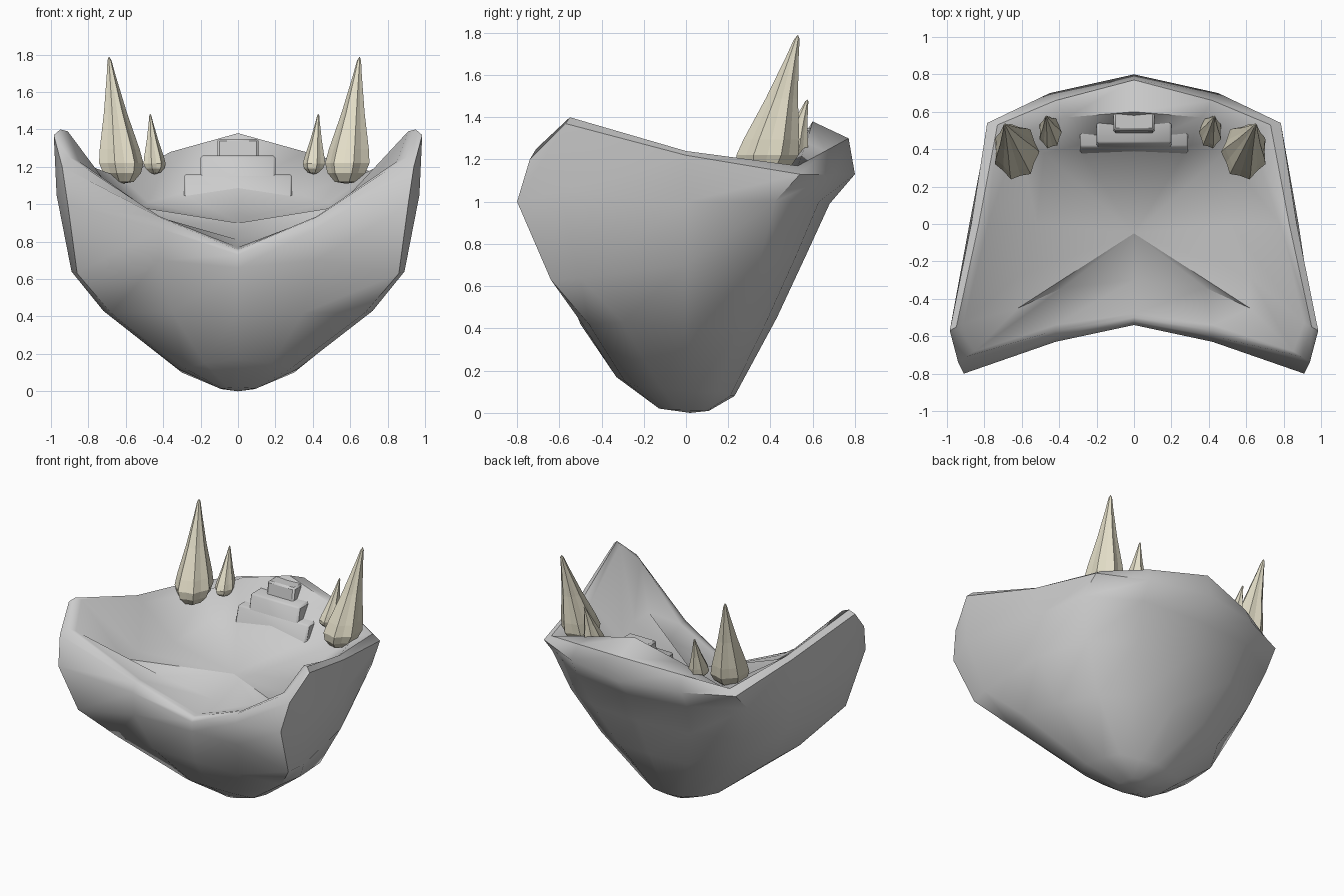
import bpy, bmesh, math
from mathutils import Vector

if "Cube" in bpy.data.objects:
    bpy.data.objects.remove(bpy.data.objects["Cube"])


def finish(bm, name, angle=None, mat=None):
    bmesh.ops.remove_doubles(bm, verts=bm.verts, dist=0.0005)
    bmesh.ops.recalc_face_normals(bm, faces=bm.faces)
    me = bpy.data.meshes.new(name)
    bm.to_mesh(me)
    bm.free()
    ob = bpy.data.objects.new(name, me)
    bpy.context.collection.objects.link(ob)
    if mat:
        me.materials.append(mat)
    if angle:
        bpy.ops.object.select_all(action='DESELECT')
        ob.select_set(True)
        bpy.context.view_layer.objects.active = ob
        bpy.ops.object.shade_smooth_by_angle(angle=math.radians(angle))
    return ob


def skin(bm, rings, start, end):
    """Bridge closed rings and fan both ends to a point."""
    loops = [[bm.verts.new(p) for p in r] for r in rings]
    n = len(loops[0])
    for a, b in zip(loops, loops[1:]):
        for i in range(n):
            j = (i + 1) % n
            bm.faces.new((a[i], a[j], b[j], b[i]))
    for loop, p in ((loops[0], start), (loops[-1], end)):
        v = bm.verts.new(p)
        for i in range(n):
            bm.faces.new((loop[i], loop[(i + 1) % n], v))


def mirrored(half):
    return half + [(-x, y, z) for x, y, z in half[-2:0:-1]]


# Jaw rings, half outline each: lip centre, lip, wing front, wing, side, cheek, chin, chin centre
outer = [
    [(0, -.33, .17), (.18, -.29, .15), (.28, -.22, .12), (.32, -.12, .12),
     (.3, .05, .1), (.25, .15, .1), (.12, .21, .08), (0, .23, .08)],
    [(0, -.5, .42), (.35, -.49, .42), (.68, -.46, .42), (.72, -.3, .43),
     (.67, 0, .4), (.52, .25, .41), (.28, .38, .43), (0, .43, .45)],
    [(0, -.54, .66), (.42, -.61, .7), (.86, -.64, .63), (.89, -.5, .64),
     (.84, 0, .7), (.7, .35, .72), (.4, .52, .74), (0, .57, .75)],
    [(0, -.54, .73), (.42, -.63, .87), (.91, -.8, 1), (.97, -.6, 1.05),
     (.88, 0, 1), (.8, .42, 1), (.45, .63, 1), (0, .68, .99)],
]
rim = [
    [(0, -.52, .755), (.42, -.6, .93), (.94, -.74, 1.2), (.985, -.57, 1.37),
     (.87, 0, 1.22), (.785, .54, 1.13), (.45, .7, 1.13), (0, .8, 1.13)],
    [(0, -.5, .76), (.42, -.57, .935), (.9, -.71, 1.25), (.95, -.55, 1.4),
     (.83, 0, 1.24), (.73, .53, 1.17), (.42, .66, 1.24), (0, .77, 1.3)],
    [(0, -.48, .77), (.42, -.54, .93), (.85, -.68, 1.23), (.91, -.53, 1.39),
     (.78, 0, 1.2), (.62, .48, 1.14), (.36, .57, 1.28), (0, .6, 1.38)],
    [(0, -.3, .81), (.38, -.34, .89), (.62, -.45, 1), (.62, -.28, .99),
     (.52, 0, .97), (.48, .38, 1.01), (.3, .42, 1.06), (0, .42, 1.1)],
]
keel = [(x * .3, .02 + (y - .02) * .42, z * .12) for x, y, z in outer[0]]
bm = bmesh.new()
skin(bm, [mirrored(r) for r in [keel] + outer + rim], (0, .02, 0), (0, -.05, .9))
finish(bm, "jaw_body", 50)

# Stepped support behind the chin
bm = bmesh.new()
for w, y0, z1 in ((.29, .41, 1.16), (.2, .43, 1.26), (.11, .5, 1.35)):
    vs = bmesh.ops.create_cube(bm, size=1)['verts']
    for v in vs:
        v.co = Vector((v.co.x * 2 * w, y0 if v.co.y < 0 else .6,
                       z1 if v.co.z > 0 else .95))
        if v.co.y < .55 and v.co.z < 1:
            v.co.y -= .06
bmesh.ops.bevel(bm, geom=bm.edges[:], offset=.012, segments=1, affect='EDGES')
bmesh.ops.recalc_face_normals(bm, faces=bm.faces)
finish(bm, "chin_step", 40)

# Ribbed teeth
bone = bpy.data.materials.new("bone")
bone.diffuse_color = (.76, .72, .57, 1)
bone.use_nodes = True
bone.node_tree.nodes["Principled BSDF"].inputs["Base Color"].default_value = bone.diffuse_color


def tooth(name, base, tip, rx, ry, side):
    base, tip = Vector(base), Vector(tip)
    prof = [(0, .5), (.07, .85), (.15, 1), (.26, .9), (.55, .52), (.85, .2), (.97, .09)]
    rings = []
    for t, r in prof:
        c = base.lerp(tip, t)
        ring = []
        for i in range(14):
            a = 2 * math.pi * i / 14
            k = r * (1.04 if i % 2 else .9)
            ring.append((side * (c.x + rx * k * math.cos(a)) - .02,
                         c.y + ry * k * math.sin(a), c.z))
        rings.append(ring)
    bm = bmesh.new()
    skin(bm, rings, (side * base.x - .02, base.y, base.z - .01),
         (side * tip.x - .02, tip.y, tip.z))
    finish(bm, name, mat=bone)


for side, label in ((1, "right"), (-1, "left")):
    tooth("large_tooth_" + label, (.6, .36, 1.12), (.67, .53, 1.79), .12, .145, side)
    tooth("small_tooth_" + label, (.425, .475, 1.17), (.45, .575, 1.485), .06, .085, side)
